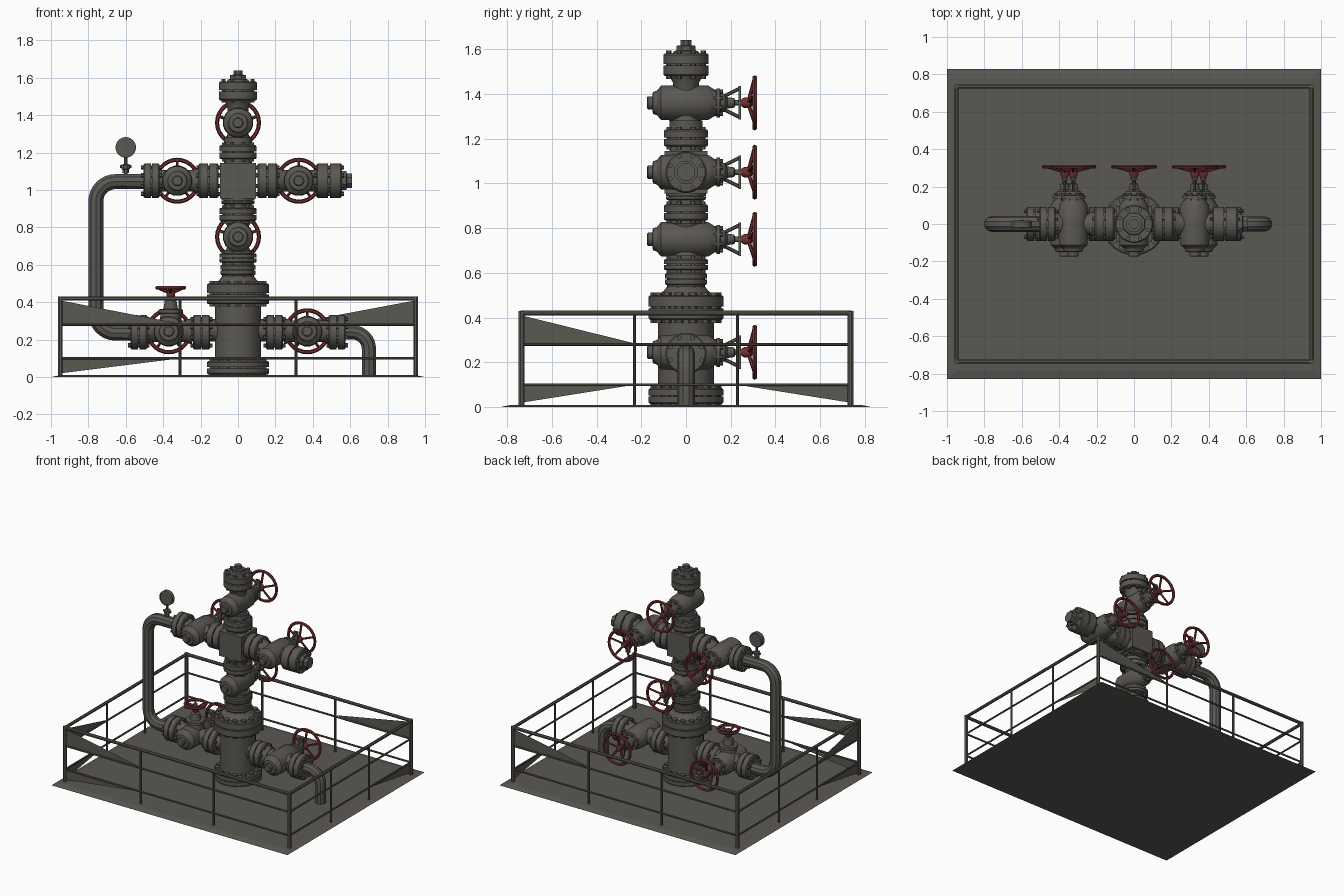
import bpy, bmesh, math
from mathutils import Vector, Matrix

if "Cube" in bpy.data.objects:
    bpy.data.objects.remove(bpy.data.objects["Cube"])

def material(name, rgb):
    m = bpy.data.materials.new(name)
    m.diffuse_color = (*rgb, 1)
    m.use_nodes = True
    m.node_tree.nodes["Principled BSDF"].inputs["Base Color"].default_value = m.diffuse_color
    return m

GREY = material("dark_grey_steel", (0.105, 0.098, 0.086))
RED = material("dark_red_paint", (0.17, 0.028, 0.03))
X, Y, Z = Vector((1, 0, 0)), Vector((0, 1, 0)), Vector((0, 0, 1))

def finish(name, bm, mat=GREY, smooth=True):
    bmesh.ops.recalc_face_normals(bm, faces=bm.faces)
    me = bpy.data.meshes.new(name)
    bm.to_mesh(me)
    bm.free()
    ob = bpy.data.objects.new(name, me)
    bpy.context.collection.objects.link(ob)
    me.materials.append(mat)
    if smooth:
        bpy.ops.object.select_all(action='DESELECT')
        ob.select_set(True)
        bpy.context.view_layer.objects.active = ob
        bpy.ops.object.shade_smooth_by_angle(angle=math.radians(32))
    return ob

def frame(pos, axis):
    return Matrix.Translation(pos) @ Vector(axis).to_track_quat('Z', 'Y').to_matrix().to_4x4()

def lathe(bm, M, profile, seg=20):
    """Revolve (radius, height) points about local z and cap both ends."""
    rings = [[bm.verts.new(M @ Vector((r * math.cos(a), r * math.sin(a), h)))
              for a in (2 * math.pi * (i + 0.5) / seg for i in range(seg))] for r, h in profile]
    for a, b in zip(rings, rings[1:]):
        for i in range(seg):
            j = (i + 1) % seg
            bm.faces.new((a[i], a[j], b[j], b[i]))
    bm.faces.new(rings[0][::-1])
    bm.faces.new(rings[-1])

def rod(bm, a, b, r, seg=8):
    a, b = Vector(a), Vector(b)
    lathe(bm, frame(a, b - a), [(r, 0), (r, (b - a).length)], seg)

def box(bm, M, size):
    bmesh.ops.create_cube(bm, size=1, matrix=M @ Matrix.Diagonal((*size, 1)))

def flange_pair(name, start, axis, r, length, bolts=8):
    """Two bolted discs with a gasket gap, starting at start along axis."""
    bm = bmesh.new()
    M = frame(start, axis)
    g = length * 0.46
    c = 0.006
    lathe(bm, M, [(r - c, 0), (r, c), (r, g), (r * .8, g), (r * .8, length - g),
                  (r, length - g), (r, length - c), (r - c, length)], 24)
    for i in range(bolts):
        a = 2 * math.pi * (i + .5) / bolts
        p = M @ Matrix.Translation((r * .82 * math.cos(a), r * .82 * math.sin(a), 0))
        lathe(bm, p, [(r * .12, -.013), (r * .12, length + .013)], 6)
    finish(name, bm)

def handwheel(name, pos, axis, r):
    """Dished wheel: rim at pos, hub set back toward the valve."""
    bm = bmesh.new()
    M = frame(pos, axis)
    n, k, t = 28, 6, 0.011
    rim = [[bm.verts.new(M @ Vector(((r - t + t * math.cos(b)) * math.cos(a),
                                     (r - t + t * math.cos(b)) * math.sin(a), t * math.sin(b))))
            for b in (2 * math.pi * j / k for j in range(k))]
           for a in (2 * math.pi * i / n for i in range(n))]
    for i in range(n):
        for j in range(k):
            bm.faces.new((rim[i][j], rim[(i + 1) % n][j],
                          rim[(i + 1) % n][(j + 1) % k], rim[i][(j + 1) % k]))
    for i in range(5):
        a = 2 * math.pi * i / 5 + math.pi / 2
        rod(bm, M @ Vector((0, 0, -.03)),
            M @ Vector(((r - t) * math.cos(a), (r - t) * math.sin(a), 0)), .008, 6)
    lathe(bm, M, [(.016, -.06), (.024, -.045), (.024, -.018), (.014, -.012)], 10)
    finish(name, bm, RED)

def valve(name, pos, run, half, wheel_r=.123):
    """Gate valve: cross body along y, through pipe along run, bonnet, yoke and wheel."""
    pos = Vector(pos)
    bm = bmesh.new()
    M = frame(pos, Y)
    lathe(bm, M, [(.024, -.175), (.03, -.17), (.03, -.15), (.05, -.148), (.056, -.13), (.078, -.112),
                  (.082, 0), (.078, .1), (.06, .128), (.06, .135), (.066, .137), (.066, .152),
                  (.045, .154), (.04, .175), (.026, .185), (.022, .215), (.012, .22), (.012, .3)], 16)
    for i in range(8):
        a = math.pi * (i + .5) / 4
        lathe(bm, M @ Matrix.Translation((.054 * math.cos(a), .054 * math.sin(a), 0)),
              [(.009, .12), (.009, .166)], 6)
    # through pipe, flared at the flanges
    lathe(bm, frame(pos - run * half, run),
          [(.075, 0), (.058, .03), (.058, 2 * half - .03), (.075, 2 * half)], 18)
    # yoke arms
    for s in (-1, 1):
        rod(bm, pos + Vector((0, .17, s * .03)), pos + Vector((0, .24, s * .065)), .008, 6)
    box(bm, Matrix.Translation(pos + Vector((0, .24, 0))), (.035, .012, .15))
    finish(name + "_body", bm)
    handwheel(name + "_handwheel", pos + Y * .307, Y, wheel_r)

def pipe(name, pts, r):
    cu = bpy.data.curves.new(name, 'CURVE')
    cu.dimensions = '3D'
    cu.bevel_depth = r
    cu.bevel_resolution = 3
    cu.use_fill_caps = True
    sp = cu.splines.new('POLY')
    sp.points.add(len(pts) - 1)
    for p, q in zip(sp.points, pts):
        p.co = (*q, 1)
    tmp = bpy.data.objects.new(name + "_path", cu)
    bpy.context.collection.objects.link(tmp)
    me = bpy.data.meshes.new_from_object(tmp.evaluated_get(bpy.context.evaluated_depsgraph_get()))
    bpy.data.objects.remove(tmp)
    bm = bmesh.new()
    bm.from_mesh(me)
    finish(name, bm)

def bend(cx, cz, r, a0, a1, n=8):
    return [(cx + r * math.cos(math.radians(a0 + (a1 - a0) * i / n)), 0,
             cz + r * math.sin(math.radians(a0 + (a1 - a0) * i / n))) for i in range(n + 1)]

# base plate with sloped border
bm = bmesh.new()
lo = [bm.verts.new((x, y, 0)) for x, y in ((-1, -.83), (1, -.83), (1, .83), (-1, .83))]
hi = [bm.verts.new((x, y, .01)) for x, y in ((-.95, -.78), (.95, -.78), (.95, .78), (-.95, .78))]
bm.faces.new(lo)
bm.faces.new(hi)
for i in range(4):
    bm.faces.new((lo[i], lo[(i + 1) % 4], hi[(i + 1) % 4], hi[i]))
finish("base_plate", bm, smooth=False)

# guard railing
FX, FY = .95, .735
bm = bmesh.new()
for s in (-1, 1):
    for h, r in ((.42, .012), (.28, .007), (.1, .007)):
        rod(bm, (-FX, s * FY, h), (FX, s * FY, h), r)
        rod(bm, (s * FX, -FY, h), (s * FX, FY, h), r)
    for t in (-1, 1):
        rod(bm, (s * FX, t * FY, 0), (s * FX, t * FY, .43), .014)
        rod(bm, (s * .31, t * FY, 0), (s * .31, t * FY, .42), .008)
        rod(bm, (s * FX, t * .23, 0), (s * FX, t * .23, .42), .008)
finish("guard_railing", bm)

# tapered gusset sheets on the railing
bm = bmesh.new()
for tri in (((-FX, -FY, .41), (-FX, -FY, .28), (-.31, -FY, .285)),
            ((-FX, -FY, .1), (-FX, -FY, .02), (-.31, -FY, .1)),
            ((FX, FY, .41), (FX, FY, .28), (.31, FY, .29)),
            ((-FX, -FY, .41), (-FX, -FY, .28), (-FX, -.23, .285)),
            ((-FX, -FY, .1), (-FX, -FY, .02), (-FX, -.23, .1)),
            ((FX, FY, .1), (FX, FY, .02), (FX, .23, .1))):
    bm.faces.new([bm.verts.new(p) for p in tri])
finish("railing_gussets", bm, smooth=False)

# main casing and central column
bm = bmesh.new()
lathe(bm, Matrix(), [(.125, .01), (.125, .5), (.1, .52), (.085, .54), (.085, .68)], 28)
lathe(bm, Matrix(), [(.075, .82), (.075, .96)], 20)
lathe(bm, Matrix(), [(.075, 1.12), (.075, 1.28)], 20)
finish("casing_column", bm)
flange_pair("casing_base_flange", (0, 0, .015), Z, .168, .07, 14)
flange_pair("casing_head_flange", (0, 0, .39), Z, .168, .11, 14)
for nm, z, l, r in (("tubing_head", .545, .055, .095), ("lower_master", .612, .05, .1),
                    ("upper_master", .835, .07, .1), ("cross_base", .925, .035, .09),
                    ("cross_top", 1.165, .075, .1), ("swab_top", 1.48, .1, .102)):
    flange_pair(nm + "_flange", (0, 0, z), Z, r, l)
valve("master_valve", (0, 0, .75), Z, .085)
valve("swab_valve", (0, 0, 1.36), Z, .12)

# cross block
bm = bmesh.new()
box(bm, Matrix.Translation((0, 0, 1.05)), (.19, .19, .19))
finish("cross_block", bm, smooth=False)

# tree cap
bm = bmesh.new()
lathe(bm, Matrix(), [(.07, 1.57), (.06, 1.59), (.045, 1.595), (.045, 1.615), (.026, 1.617), (.026, 1.64)], 8)
finish("tree_cap", bm)

# wing arms (upper) and casing outlets (lower)
for s, side in ((-1, "left"), (1, "right")):
    d = X * s
    flange_pair(side + "_wing_inner_flange", (s * .105, 0, 1.05), d, .093, .105)
    valve(side + "_wing_valve", (s * .325, 0, 1.05), X, .115)
    flange_pair(side + "_wing_outer_flange", (s * .42, 0, 1.05), d, .092, .085 if s < 0 else .135)
    bm = bmesh.new()
    rod(bm, (s * .1, 0, .25), (s * .28, 0, .25), .06, 18)
    finish(side + "_outlet_neck", bm)
    flange_pair(side + "_outlet_inner_flange", (s * .15, 0, .24), d, .093, .09)
    valve(side + "_outlet_valve", (s * .37, 0, .245), X, .125)
    flange_pair(side + "_outlet_outer_flange", (s * .485, 0, .24), d, .092, .09)

# plug on the right wing
bm = bmesh.new()
lathe(bm, frame((.55, 0, 1.05), X), [(.055, 0), (.055, .03), (.042, .032), (.042, .06)], 8)
finish("right_wing_plug", bm)

# vertical bonnet on the left outlet valve
bm = bmesh.new()
lathe(bm, frame((-.36, 0, .25), Z), [(.06, .05), (.055, .09), (.068, .092), (.068, .112), (.04, .114),
                                     (.032, .16), (.014, .165), (.014, .23)], 14)
finish("left_outlet_bonnet", bm)
handwheel("left_outlet_top_handwheel", (-.36, 0, .477), Z, .083)

# flow line and drain pipe
pipe("flow_line", [(-.5, 0, 1.045)] + bend(-.655, .94, .105, 90, 180)
     + bend(-.655, .34, .105, 180, 270) + [(-.55, 0, .235)], .042)
pipe("drain_pipe", [(.55, 0, .24)] + bend(.61, .15, .09, 90, 0) + [(.70, 0, .005)], .04)

# pressure gauge
bm = bmesh.new()
rod(bm, (-.6, 0, 1.07), (-.6, 0, 1.19), .01)
lathe(bm, frame((-.6, 0, 1.09), Z), [(.018, 0), (.018, .02), (.024, .022), (.024, .045), (.012, .05)], 8)
rod(bm, (-.63, 0, 1.125), (-.57, 0, 1.125), .009)
lathe(bm, frame((-.6, .018, 1.228), -Y), [(.05, 0), (.055, .006), (.055, .036), (.047, .038), (.047, .034)], 20)
finish("pressure_gauge", bm)
